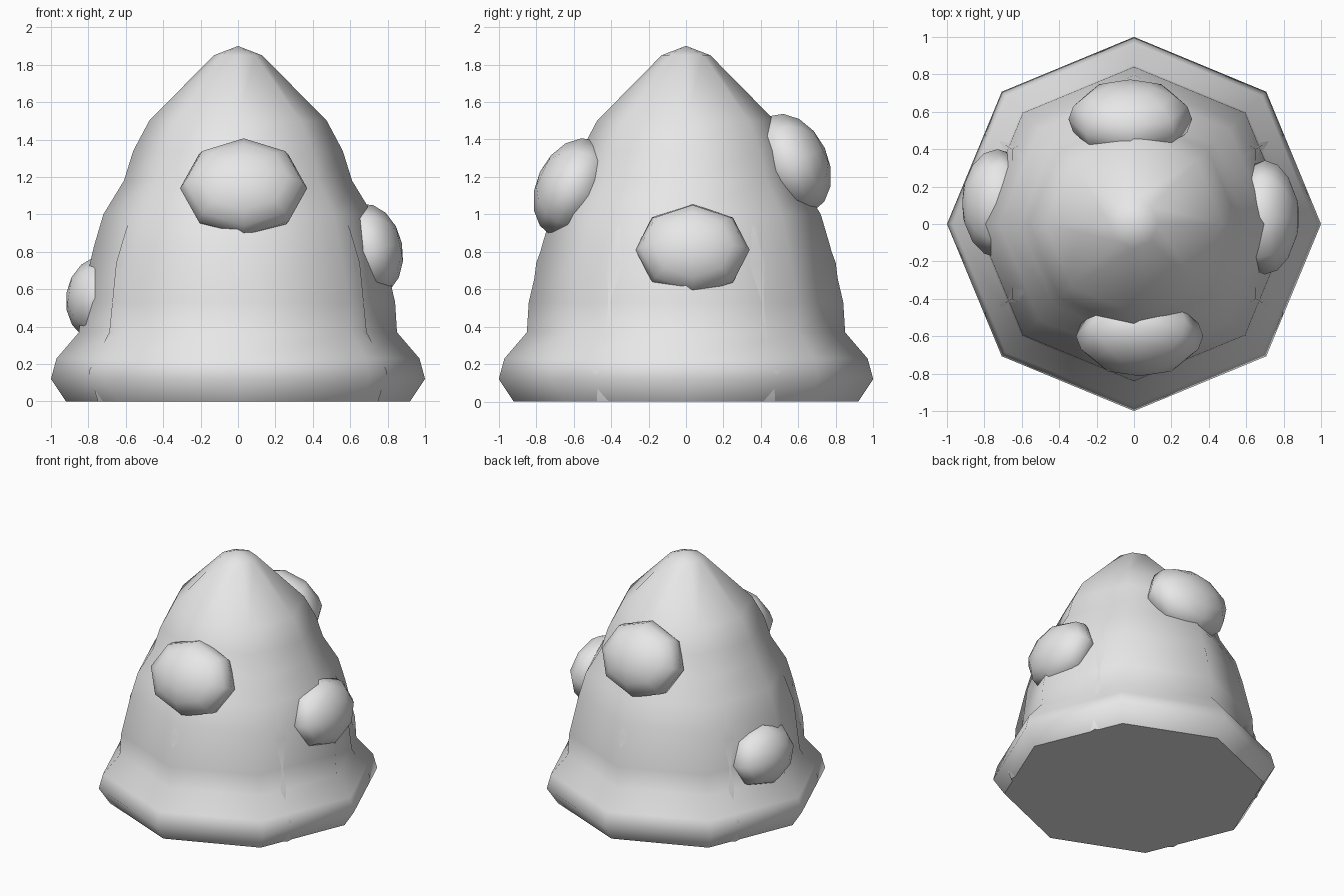
import bpy, bmesh, math
from mathutils import Matrix, Vector

if "Cube" in bpy.data.objects:
    bpy.data.objects.remove(bpy.data.objects["Cube"])

grey = bpy.data.materials.new("pale_grey")
grey.diffuse_color = (0.8, 0.8, 0.8, 1)
grey.use_nodes = True
grey.node_tree.nodes["Principled BSDF"].inputs["Base Color"].default_value = grey.diffuse_color


def finish(bm, name):
    bmesh.ops.recalc_face_normals(bm, faces=bm.faces)
    me = bpy.data.meshes.new(name)
    bm.to_mesh(me)
    bm.free()
    me.materials.append(grey)
    ob = bpy.data.objects.new(name, me)
    bpy.context.collection.objects.link(ob)
    return ob


def lathe(name, profile, sides, x_scale=1.0):
    """Revolve (radius, z) rings with a vertex on the y axis, closing tip and base."""
    bm = bmesh.new()
    rings = []
    for r, z in profile[:-1]:
        angles = [math.pi / 2 + i * math.tau / sides for i in range(sides)]
        rings.append([bm.verts.new((r * x_scale * math.cos(a), r * math.sin(a), z)) for a in angles])
    tip = bm.verts.new((0, 0, profile[-1][1]))
    for i in range(sides):
        j = (i + 1) % sides
        for low, high in zip(rings, rings[1:]):
            bm.faces.new((low[i], low[j], high[j], high[i]))
        bm.faces.new((rings[-1][i], rings[-1][j], tip))
    for f in bm.faces:
        f.smooth = True
    base = bm.faces.new(rings[0])
    for e in base.edges:
        e.smooth = False
    return finish(bm, name)


def bump(name, centre, outward, radii):
    """Squashed ball; radii are sideways, up the slope, and outward."""
    n = Vector(outward).normalized()
    side = Vector((0, 0, 1)).cross(n).normalized()
    up = n.cross(side)
    rot = Matrix((side, up, n)).transposed().to_4x4()
    mat = Matrix.Translation(centre) @ rot @ Matrix.Diagonal((*radii, 1))
    bm = bmesh.new()
    bmesh.ops.create_uvsphere(bm, u_segments=8, v_segments=8, radius=1, matrix=mat)
    for f in bm.faces:
        f.smooth = True
    return finish(bm, name)


# Eight-sided main mound with a flared foot
lathe("outer_mound", [(0.92, 0), (1.0, 0.12), (0.97, 0.23), (0.85, 0.37), (0.84, 0.53),
                      (0.77, 0.83), (0.72, 1.0), (0.61, 1.18), (0.56, 1.34), (0.475, 1.5),
                      (0.13, 1.85), (0, 1.9)], 8)

# Six-sided inner mound whose corners poke through
lathe("inner_mound", [(0.92, 0), (0.98, 0.16), (0.845, 0.37), (0.80, 0.74), (0.735, 0.92),
                      (0.55, 1.27), (0.42, 1.5), (0.10, 1.8), (0, 1.84)], 6, 0.94)

# Round bumps on the four sides
bump("front_bump", (0.03, -0.60, 1.14), (0, -0.9, 0.43), (0.34, 0.28, 0.20))
bump("right_bump", (0.70, 0.035, 0.81), (0.98, 0, 0.2), (0.305, 0.25, 0.18))
bump("left_bump", (-0.73, 0.11, 0.55), (-0.98, 0, 0.15), (0.29, 0.23, 0.19))
bump("back_bump", (-0.02, 0.56, 1.27), (0, 0.9, 0.42), (0.33, 0.28, 0.20))
